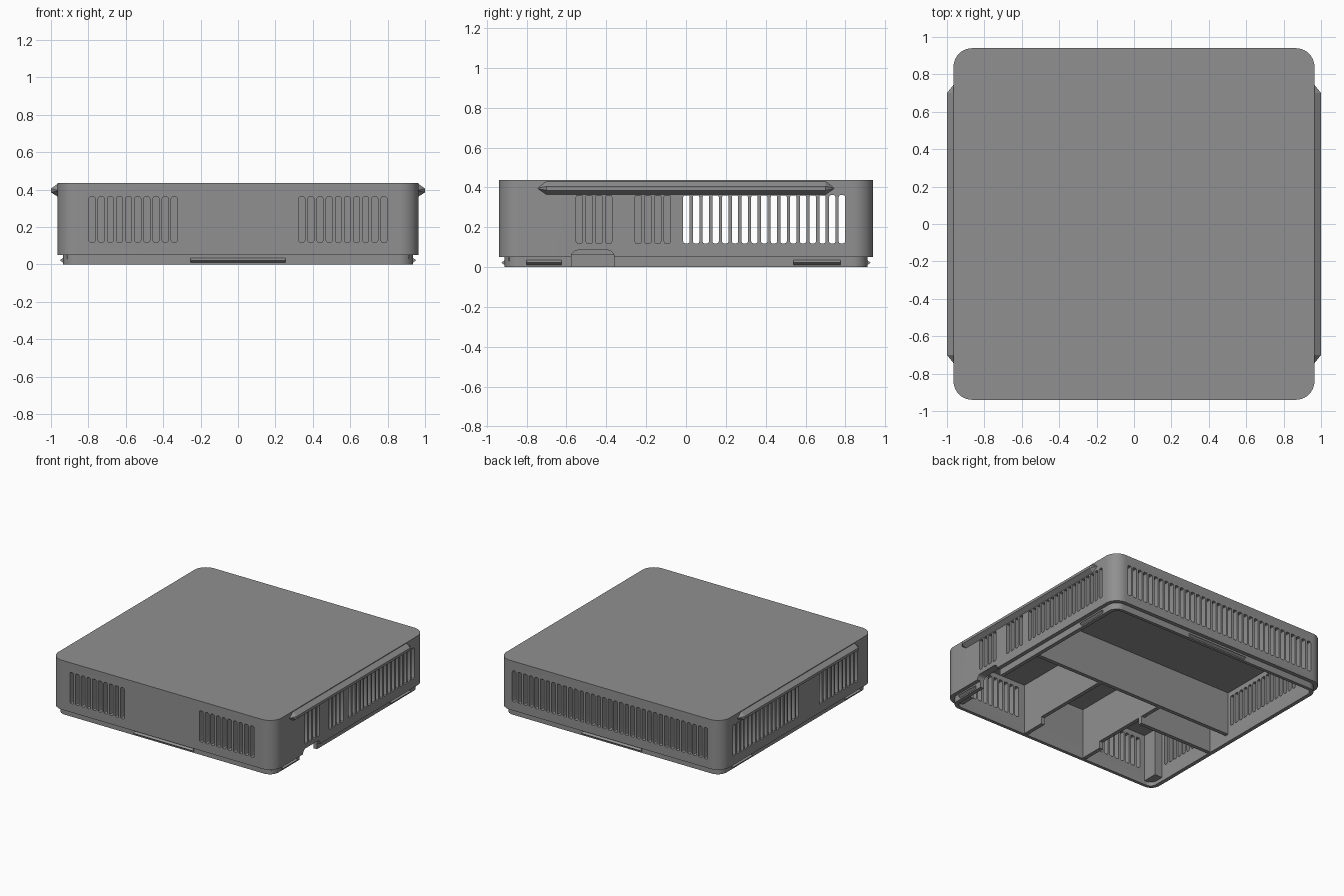
import bpy, bmesh, math

if "Cube" in bpy.data.objects:
    bpy.data.objects.remove(bpy.data.objects["Cube"])

grey = bpy.data.materials.new("plain_grey")
grey.diffuse_color = (0.28, 0.28, 0.28, 1)
grey.use_nodes = True
grey.node_tree.nodes["Principled BSDF"].inputs["Base Color"].default_value = grey.diffuse_color


def add_object(name, bm):
    bmesh.ops.recalc_face_normals(bm, faces=bm.faces)
    me = bpy.data.meshes.new(name)
    bm.to_mesh(me)
    bm.free()
    ob = bpy.data.objects.new(name, me)
    bpy.context.collection.objects.link(ob)
    me.materials.append(grey)
    return ob


def extrude(bm, pts, vec):
    """Closed prism from a planar outline."""
    a = [bm.verts.new(p) for p in pts]
    b = [bm.verts.new([p[i] + vec[i] for i in range(3)]) for p in pts]
    n = len(pts)
    bm.faces.new(a)
    bm.faces.new(b[::-1])
    for i in range(n):
        bm.faces.new((a[i], a[(i + 1) % n], b[(i + 1) % n], b[i]))


def rounded(hx, hy, r, seg):
    """Outline of a rounded rectangle centred on the origin."""
    pts = []
    for k, (sx, sy) in enumerate(((1, 1), (-1, 1), (-1, -1), (1, -1))):
        for i in range(seg + 1):
            a = math.pi / 2 * (k + i / seg)
            pts.append((sx * (hx - r) + r * math.cos(a), sy * (hy - r) + r * math.sin(a)))
    return pts


def slab(name, hx, hy, r, z0, z1):
    bm = bmesh.new()
    extrude(bm, [(x, y, z0) for x, y in rounded(hx, hy, r, 10)], (0, 0, z1 - z0))
    return add_object(name, bm)


def boolean(target, tool, op):
    m = target.modifiers.new(op, 'BOOLEAN')
    m.operation, m.object, m.solver = op, tool, 'EXACT'
    bpy.context.view_layer.objects.active = target
    bpy.ops.object.modifier_apply(modifier=m.name)
    bpy.data.objects.remove(tool)


def box(bm, x0, x1, y0, y1, z0, z1):
    extrude(bm, [(x0, y0, z0), (x1, y0, z0), (x1, y1, z0), (x0, y1, z0)], (0, 0, z1 - z0))


# Shell: rounded lid with an inset lip, hollow and open below
shell = slab("shell", 0.965, 0.94, 0.1, 0.05, 0.436)
boolean(shell, slab("lip", 0.935, 0.91, 0.075, 0, 0.1), 'UNION')
boolean(shell, slab("cavity", 0.905, 0.885, 0.05, -0.1, 0.398), 'DIFFERENCE')

# Vent slots: (wall, centre of first slot, number of slots)
PITCH, SLOT = 0.0488, rounded(0.0162, 0.1215, 0.01, 2)
vents = (("front", -0.78, 10), ("front", 0.341, 10), ("back", -0.83, 35),
         ("right", -0.535, 4), ("right", -0.24, 4), ("right", 0.002, 17),
         ("left", -0.725, 10), ("left", 0.002, 17))
bm = bmesh.new()
for wall, start, count in vents:
    for i in range(count):
        c = start + i * PITCH
        if wall in ("front", "back"):
            y = -1.0 if wall == "front" else 0.87
            extrude(bm, [(c + u, y, 0.24 + w) for u, w in SLOT], (0, 0.13, 0))
        else:
            x = -1.02 if wall == "left" else 0.89
            extrude(bm, [(x, c + u, 0.24 + w) for u, w in SLOT], (0.13, 0, 0))
boolean(shell, add_object("slot_cutter", bm), 'DIFFERENCE')

# Cable opening in the right wall
bm = bmesh.new()
extrude(bm, [(0.87, -0.468 + u, w - 0.015) for u, w in rounded(0.108, 0.1, 0.035, 5)], (0.2, 0, 0))
boolean(shell, add_object("cable_cutter", bm), 'DIFFERENCE')

bpy.ops.object.select_all(action='DESELECT')
shell.select_set(True)
bpy.context.view_layer.objects.active = shell
bpy.ops.object.shade_smooth_by_angle(angle=math.radians(25))

# Inner dividers hanging from the ceiling
TOP, LOW = 0.405, 0.06
bm = bmesh.new()
box(bm, -0.91, 0.91, -0.07, -0.04, LOW, TOP)
add_object("cross_divider", bm)

bm = bmesh.new()
box(bm, -0.91, -0.27, -0.27, -0.24, 0.005, TOP)
add_object("left_divider", bm)

for name, x0 in (("right", 0.24), ("left", -0.30)):
    bm = bmesh.new()
    steps = [(-0.05, TOP), (-0.05, LOW), (-0.70, LOW), (-0.70, 0.005), (-0.89, 0.005), (-0.89, TOP)]
    extrude(bm, [(x0, y, z) for y, z in steps], (0.03, 0, 0))
    add_object(name + "_front_divider", bm)

# Corner blocks at the front
for name, s in (("left", -1), ("right", 1)):
    bm = bmesh.new()
    box(bm, min(s * 0.84, s * 0.915), max(s * 0.84, s * 0.915), -0.89, -0.77, 0.03, TOP)
    add_object(name + "_corner_block", bm)


def ridge(name, rim, crest):
    """Raised ridge: flat outline on the wall rising to a two-point crest."""
    bm = bmesh.new()
    for p in rim + crest:
        bm.verts.new(p)
    bmesh.ops.convex_hull(bm, input=bm.verts)
    bmesh.ops.dissolve_limit(bm, angle_limit=0.01, verts=bm.verts, edges=bm.edges)
    add_object(name, bm)


# Finger rails along both sides
for name, s in (("left", -1), ("right", 1)):
    rim = [(s * 0.96, y, z) for y, z in ((-0.75, 0.395), (-0.70, 0.434), (0.70, 0.434),
                                         (0.75, 0.395), (0.70, 0.36), (-0.70, 0.36))]
    ridge(name + "_rail", rim, [(s, y, z) for y in (-0.70, 0.70) for z in (0.385, 0.405)])

# Snap ridges on the lip
for name, s in (("left", -1), ("right", 1)):
    for part, y0, y1 in (("front", -0.80, -0.625), ("back", 0.54, 0.775)):
        ridge(f"{name}_{part}_snap",
              [(s * 0.93, y, z) for y in (y0, y1) for z in (0.006, 0.038)],
              [(s * 0.953, y, 0.022) for y in (y0, y1)])
for name, s in (("front", -1), ("back", 1)):
    ridge(name + "_snap",
          [(x, s * 0.905, z) for x in (-0.255, 0.255) for z in (0.006, 0.038)],
          [(x, s * 0.927, 0.022) for x in (-0.255, 0.255)])
